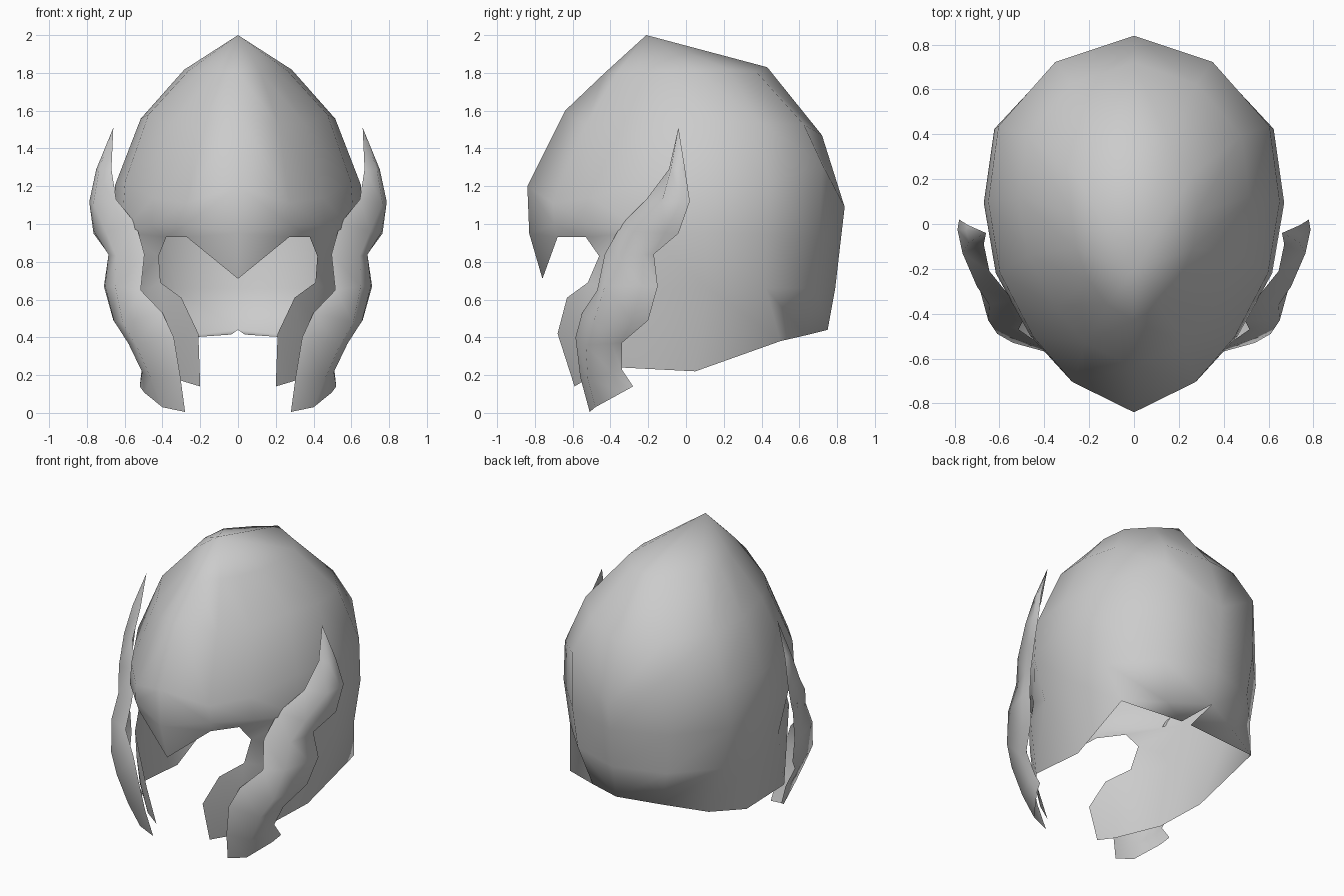
import bpy, bmesh
from mathutils import Vector

cube = bpy.data.objects.get("Cube")
if cube:
    bpy.data.objects.remove(cube, do_unlink=True)

# One plain grey for everything
grey = bpy.data.materials.new("plain_grey")
grey.use_nodes = True
colour = (0.6, 0.6, 0.6, 1)
grey.diffuse_color = colour
grey.node_tree.nodes["Principled BSDF"].inputs["Base Color"].default_value = colour


def finish(bm, name):
    """Turn half a shell into a smooth object mirrored across x."""
    bmesh.ops.recalc_face_normals(bm, faces=bm.faces)
    core = Vector((0, 0, 1))
    if sum(f.normal.dot(f.calc_center_median() - core) * f.calc_area() for f in bm.faces) < 0:
        bmesh.ops.reverse_faces(bm, faces=bm.faces)
    for f in bm.faces:
        f.smooth = True
    mesh = bpy.data.meshes.new(name)
    bm.to_mesh(mesh)
    bm.free()
    mesh.materials.append(grey)
    obj = bpy.data.objects.new(name, mesh)
    bpy.context.collection.objects.link(obj)
    mirror = obj.modifiers.new("Mirror", 'MIRROR')
    mirror.use_clip = True
    mirror.merge_threshold = 0.002
    return obj


def bridge(bm, a, b):
    """Quads between two equally long rows of vertices."""
    for i in range(len(a) - 1):
        corners = list(dict.fromkeys((a[i], a[i + 1], b[i + 1], b[i])))
        bm.faces.new(corners)


# Helmet plan: half width, front-to-back fraction, share of brow drop, share of back raise
PLAN = [(0, 0, 0, 0), (.42, .08, 1, 0), (.69, .20, .8, 0), (.92, .37, 0, 0),
        (1, .56, 0, 0), (.93, .76, 0, .2), (.54, .93, 0, 1), (0, 1, 0, 0)]
# front y, back y, half width, front z, back z, lift of the sides, brow drop, back raise
LEVELS = [
    (-.43, .43, .285, 1.80, 1.83, 0, 0, -.02),
    (-.64, .72, .515, 1.60, 1.47, .03, .08, .03),
    (-.84, .84, .65, 1.20, 1.09, .07, .11, .18),
    (-.83, .82, .67, .95, .92, .02, -.04, 0),
    (-.74, .79, .62, .66, .66, 0, 0, 0),
]
bm = bmesh.new()


def row(points):
    return [bm.verts.new(p) for p in points]


def ring(level, start=0):
    yf, yb, w, zf, zb, lift, drop, lift_back = level
    return row([(w * px, yf + (yb - yf) * t,
                 zf + (zb - zf) * t + lift * px - drop * d + lift_back * r)
                for px, t, d, r in PLAN[start:]])


peak = bm.verts.new((0, -.21, 2))
rings = [ring(lv) for lv in LEVELS[:4]]
bridge(bm, [peak] * 8, rings[0])
for upper, lower in zip(rings, rings[1:]):
    bridge(bm, upper, lower)

# Brow with the pointed nose guard
brow = row([(0, -.76, .71), (.27, -.68, .93), (.38, -.53, .93)])
temple = rings[3]
bridge(bm, temple[:3], brow)

# Sides and neck
skirt = ring(LEVELS[4], 3)
rim = row([(.50, -.34, .24), (.49, .05, .22), (.52, .50, .38), (.26, .63, .41), (0, .75, .44)])
bridge(bm, temple[3:], skirt)
bridge(bm, skirt, rim)

# Lip folded inward under the back of the neck, with a narrow notch in the middle
lip = bm.verts.new((.035, .50, .415))
bridge(bm, rim[2:], [lip] * 3)

# Cheek guard: front edge and an inner row that meets the side
edge = row([(.42, -.46, .83), (.41, -.52, .69), (.30, -.63, .61), (.21, -.68, .42), (.20, -.59, .14)])
mid = row([(.465, -.435, .66), (.395, -.525, .52), (.34, -.56, .36), (.30, -.54, .17)])
bridge(bm, edge[1:], mid)
for corners in (
    (brow[2], edge[0], temple[3], temple[2]),
    (edge[0], mid[0], skirt[0], temple[3]),
    (edge[0], edge[1], mid[0]),
    (mid[0], mid[1], rim[0], skirt[0]),
    (mid[1], mid[2], rim[0]),
    (mid[2], mid[3], rim[0]),
):
    bm.faces.new(corners)
finish(bm, "helmet_shell")

# Side wings: curved sheets from a front edge over a raised ridge to a rear edge
FRONT = [(.67, -.09, 1.29), (.645, -.21, 1.13), (.54, -.34, 1.0), (.495, -.43, .84),
         (.515, -.47, .65), (.40, -.55, .53), (.34, -.585, .40), (.305, -.56, .19), (.28, -.51, .005)]
RIDGE = [(.735, -.08, 1.29), (.765, -.13, 1.11), (.70, -.28, .96), (.645, -.36, .83),
         (.65, -.43, .67), (.61, -.49, .48), (.54, -.53, .36), (.46, -.52, .18), (.40, -.48, .03)]
REAR = [(.74, -.005, 1.29), (.78, .02, 1.12), (.765, -.04, .95), (.685, -.17, .84),
        (.71, -.15, .67), (.66, -.20, .49), (.58, -.34, .37), (.51, -.34, .23), (.52, -.28, .14)]
# The sheet bends again just before the rear edge
FOLD = [Vector(a) * .3 + Vector(b) * .7 + Vector((.012, 0, 0)) for a, b in zip(RIDGE, REAR)]
bm = bmesh.new()
tip = bm.verts.new((.66, -.04, 1.51))
rows = [[tip] + row(points) for points in (FRONT, RIDGE, FOLD, REAR)]
for a, b in zip(rows, rows[1:]):
    bridge(bm, a, b)
finish(bm, "side_wings")
